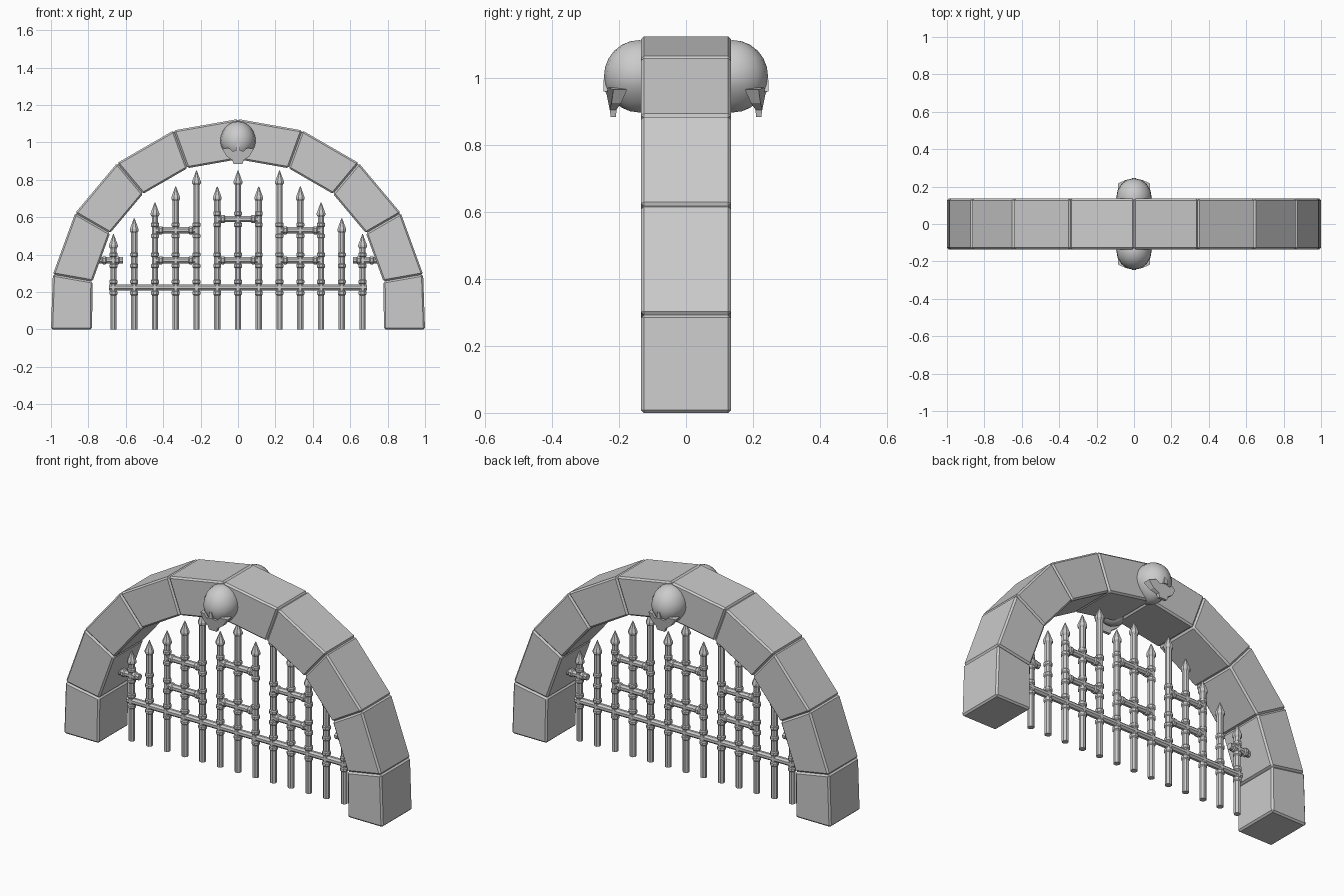
import bpy, bmesh, math
from mathutils import Vector

if "Cube" in bpy.data.objects:
    bpy.data.objects.remove(bpy.data.objects["Cube"])

stone = bpy.data.materials.new("plain grey")
stone.use_nodes = True
grey = (0.6, 0.6, 0.6, 1)
stone.diffuse_color = grey
stone.node_tree.nodes["Principled BSDF"].inputs["Base Color"].default_value = grey


def make(name, bm, smooth=False):
    bmesh.ops.recalc_face_normals(bm, faces=bm.faces[:])
    mesh = bpy.data.meshes.new(name)
    bm.to_mesh(mesh)
    bm.free()
    mesh.materials.append(stone)
    obj = bpy.data.objects.new(name, mesh)
    bpy.context.collection.objects.link(obj)
    if smooth:
        mesh.shade_smooth()
    return obj


def prism(name, outline, front, back):
    """Extrude an (x, z) outline between two depths given as functions of (x, z)."""
    bm = bmesh.new()
    a = [bm.verts.new((x, front(x, z), z)) for x, z in outline]
    b = [bm.verts.new((x, back(x, z), z)) for x, z in outline]
    bm.faces.new(a)
    bm.faces.new(b[::-1])
    for i in range(len(a)):
        j = (i + 1) % len(a)
        bm.faces.new((a[i], b[i], b[j], a[j]))
    return make(name, bm)


def rod(name, start, axis, rings, sides=8):
    """Lathe (distance, radius) rings along an axis from a start point."""
    axis = Vector(axis)
    u = Vector((0, 1, 0))
    v = axis.cross(u)
    bm = bmesh.new()
    loops = []
    for d, r in rings:
        loop = []
        for k in range(sides):
            t = 2 * math.pi * (k + 0.5) / sides
            loop.append(bm.verts.new(Vector(start) + axis * d
                                     + (u * math.cos(t) + v * math.sin(t)) * r))
        loops.append(loop)
    for lo, hi in zip(loops, loops[1:]):
        for k in range(sides):
            m = (k + 1) % sides
            bm.faces.new((lo[k], lo[m], hi[m], hi[k]))
    bm.faces.new(loops[0])
    bm.faces.new(loops[-1])
    return make(name, bm)


# Stone arch: upright feet and bevelled wedge blocks
OUTER, INNER, CENTRE, DEPTH = 1.005, 0.79, 0.12, 0.135


def on_arch(radius, degrees, side):
    t = math.radians(degrees)
    return side * radius * math.cos(t), CENTRE + radius * math.sin(t)


def block(name, outline):
    obj = prism(name, outline, lambda x, z: -DEPTH, lambda x, z: DEPTH)
    bevel = obj.modifiers.new("worn_edges", "BEVEL")
    bevel.width = 0.009
    bevel.segments = 1
    bevel.limit_method = "NONE"


for side, label in ((1, "left"), (-1, "right")):
    block(f"arch_foot_{label}", [(side * 0.78, 0), (side * 1.0, 0),
                                 on_arch(OUTER, 10, side), on_arch(INNER, 10, side)])
    for n, a in enumerate(range(10, 90, 20)):
        block(f"arch_block_{label}_{n + 1}",
              [on_arch(INNER, a, side), on_arch(OUTER, a, side),
               on_arch(OUTER, a + 20, side), on_arch(INNER, a + 20, side)])

# Gate crossbars: height, start and end
R, COLLAR = 0.018, 0.023
STEP = 0.111
crossbars = [(0.59, -STEP, STEP), (0.37, -STEP, STEP)]
for s in (-1, 1):
    for z in (0.37, 0.53):
        crossbars.append((z, *sorted((s * 2 * STEP, s * 4 * STEP))))
    crossbars.append((0.37, *sorted((s * 5 * STEP + s * 0.06, s * 0.745))))


def collar(at):
    return [(at - 0.012, R), (at - 0.007, COLLAR), (at + 0.007, COLLAR), (at + 0.012, R)]


rod("long_crossbar", (-0.69, 0, 0.225), (1, 0, 0), [(0, R), (1.38, R)])
for n, (z, x0, x1) in enumerate(crossbars):
    length = x1 - x0
    rings = [(0, R)] + collar(0.03) + collar(length - 0.03) + [(length, R)]
    rod(f"short_crossbar_{n + 1}", (x0, 0, z), (1, 0, 0), rings)

# Gate uprights with collars at the crossings and spear tips
tips = [0.85, 0.765, 0.85, 0.765, 0.68, 0.595, 0.51]
for i in range(-6, 7):
    x, top = i * STEP, tips[abs(i)]
    joints = {0.225} | {z for z, x0, x1 in crossbars if x0 - 0.07 < x < x1 + 0.07}
    rings = [(0, R)]
    for z in sorted(joints):
        rings += collar(z - 0.03) + collar(z + 0.03)
    rings += [(top - 0.078, R), (top - 0.068, 0.025), (top - 0.058, 0.025), (top, 0.002)]
    rod(f"upright_{i + 7}", (x, 0, 0), (0, 0, 1), rings)

# Carved skulls on both faces of the keystone
half = [(0.0, 0.96), (0.03, 0.953), (0.05, 0.972), (0.085, 0.965),
        (0.06, 0.925), (0.03, 0.905), (0.024, 0.884)]
mask = half + [(-x, z) for x, z in half[:0:-1]]
for s, label in ((-1, "front"), (1, "back")):
    bm = bmesh.new()
    bmesh.ops.create_uvsphere(bm, u_segments=16, v_segments=12, radius=1)
    for v in bm.verts:
        # narrow the skull towards the jaw
        narrow = 1 - 0.3 * max(0, -v.co.z - 0.15)
        v.co = (v.co.x * 0.095 * narrow, s * 0.14 + v.co.y * 0.105,
                1.005 + v.co.z * 0.108)
    make(f"skull_{label}", bm, True)
    prism(f"skull_face_{label}", mask,
          lambda x, z: s * (0.242 - 3.5 * x * x - 0.2 * max(0, 0.96 - z)),
          lambda x, z: s * (0.212 - 5 * x * x))
    # brow and nose ridge
    prism(f"nose_{label}", [(-0.012, 0.96), (0.012, 0.96), (0.006, 0.995), (-0.006, 0.995)],
          lambda x, z: s * 0.246, lambda x, z: s * 0.21)
